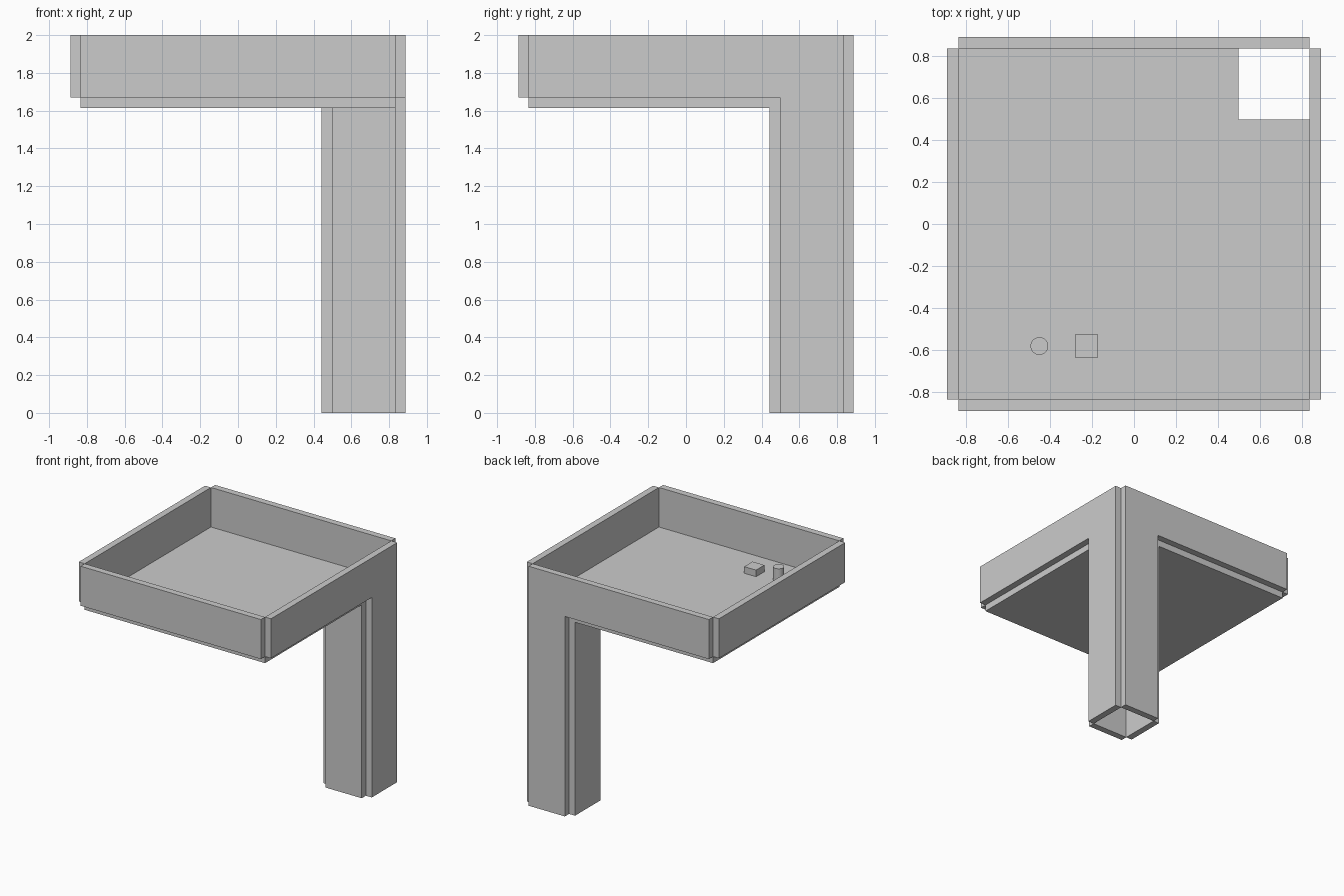
import bpy, bmesh
from mathutils import Vector

if "Cube" in bpy.data.objects:
    bpy.data.objects.remove(bpy.data.objects["Cube"])

T = 0.055           # board thickness
A = 0.833           # inner half width of the tray
O = A + T           # outer half width
H = 0.497           # inner edge of the leg opening
FLOOR, TOP = 1.67, 2.0


def board(name, outline, origin, u, v, depth):
    """Flat board: 2D outline on axes u, v, extruded along the depth vector."""
    origin, u, v, depth = map(Vector, (origin, u, v, depth))
    bm = bmesh.new()
    face = bm.faces.new([bm.verts.new(origin + u * a + v * b) for a, b in outline])
    ext = bmesh.ops.extrude_face_region(bm, geom=[face])
    moved = [g for g in ext["geom"] if isinstance(g, bmesh.types.BMVert)]
    bmesh.ops.translate(bm, verts=moved, vec=depth)
    bmesh.ops.recalc_face_normals(bm, faces=bm.faces)
    mesh = bpy.data.meshes.new(name)
    bm.to_mesh(mesh)
    bm.free()
    obj = bpy.data.objects.new(name, mesh)
    bpy.context.collection.objects.link(obj)
    return obj


X, Y, Z = (1, 0, 0), (0, 1, 0), (0, 0, 1)

# Tray floor with a square opening over the hollow leg
floor_outline = [(-A, -A), (A, -A), (A, H), (H, H), (H, A), (-A, A)]
board("tray_floor", floor_outline, (0, 0, FLOOR - T), X, Y, (0, 0, T))

# Plain tray walls
wall = [(-A, FLOOR), (A, FLOOR), (A, TOP), (-A, TOP)]
board("front_wall", wall, (0, -O, 0), X, Z, (0, T, 0))
board("left_wall", wall, (-O, 0, 0), Y, Z, (T, 0, 0))

# L-shaped walls that run down to form the outer leg sides
ell = [(-A, FLOOR), (H, FLOOR), (H, 0), (A, 0), (A, TOP), (-A, TOP)]
board("back_wall_and_leg", ell, (0, A, 0), X, Z, (0, T, 0))
board("right_wall_and_leg", ell, (A, 0, 0), Y, Z, (T, 0, 0))

# Inner leg panels under the floor
panel = [(H, 0), (A, 0), (A, FLOOR - T), (H, FLOOR - T)]
board("leg_front_panel", panel, (0, H - T, 0), X, Z, (0, T, 0))
board("leg_left_panel", panel, (H - T, 0, 0), Y, Z, (T, 0, 0))

# Small square block on the tray floor
S = 0.055
block = [(-S, -S), (S, -S), (S, S), (-S, S)]
board("small_block", block, (-0.225, -0.58, FLOOR), X, Y, (0, 0, 0.055))

# Small round peg on the tray floor
bpy.ops.mesh.primitive_cylinder_add(vertices=32, radius=0.042, depth=0.11,
                                    location=(-0.45, -0.58, FLOOR + 0.055))
bpy.context.object.name = "round_peg"
bpy.ops.object.shade_smooth_by_angle()
